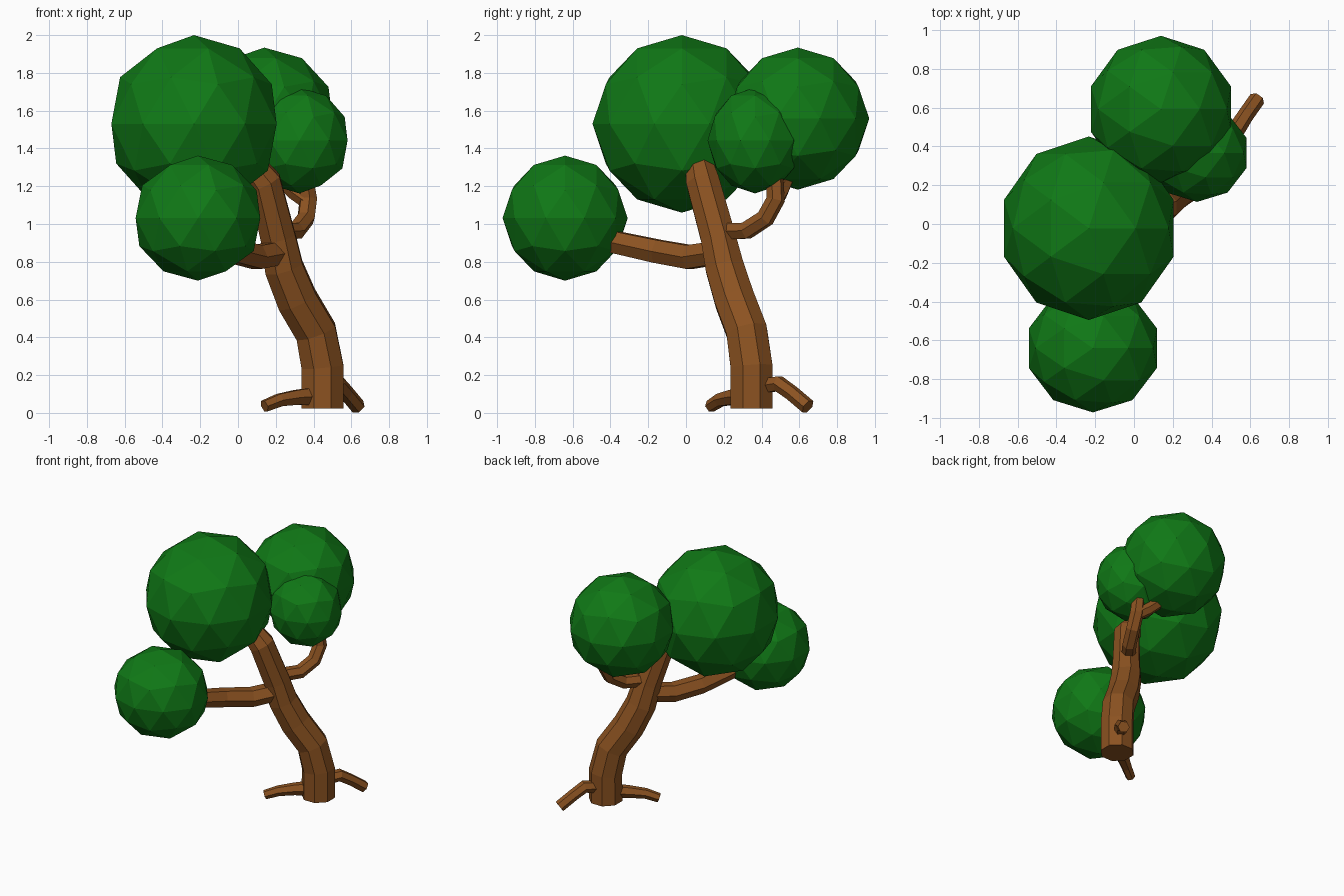
import bpy, bmesh, math
from mathutils import Vector, Matrix

if "Cube" in bpy.data.objects:
    bpy.data.objects.remove(bpy.data.objects["Cube"])


def material(name, rgb):
    m = bpy.data.materials.new(name)
    m.diffuse_color = (*rgb, 1)
    m.use_nodes = True
    m.node_tree.nodes["Principled BSDF"].inputs["Base Color"].default_value = m.diffuse_color
    return m


BARK = material("bark", (0.26, 0.085, 0.015))
LEAF = material("leaf", (0.005, 0.19, 0.008))


def finish(name, bm, mat):
    bmesh.ops.recalc_face_normals(bm, faces=bm.faces)
    me = bpy.data.meshes.new(name)
    bm.to_mesh(me)
    bm.free()
    me.materials.append(mat)
    ob = bpy.data.objects.new(name, me)
    bpy.context.collection.objects.link(ob)


def tube(name, path, sides):
    """Faceted limb through points (x, y, z, radius)."""
    bm = bmesh.new()
    pts = [Vector(p[:3]) for p in path]
    rings, side = [], Vector((1, 0, 0))
    if abs((pts[1] - pts[0]).normalized().z) < 0.8:
        side = Vector((0, 0, 1))
    for i, p in enumerate(pts):
        a = (p - pts[i - 1]).normalized() if i else Vector()
        b = (pts[i + 1] - p).normalized() if i < len(pts) - 1 else Vector()
        t = (a + b).normalized()
        side = (side - t * side.dot(t)).normalized()
        other = t.cross(side)
        ring = []
        for k in range(sides):
            ang = math.tau * (k + 0.5) / sides
            ring.append(bm.verts.new(p + path[i][3] * (side * math.cos(ang) + other * math.sin(ang))))
        rings.append(ring)
    for r, s in zip(rings, rings[1:]):
        for k in range(sides):
            n = (k + 1) % sides
            bm.faces.new((r[k], r[n], s[n], s[k]))
    bm.faces.new(rings[0])
    bm.faces.new(rings[-1])
    finish(name, bm, BARK)


def foliage(name, centre, radii):
    bm = bmesh.new()
    mat = Matrix.Translation(centre) @ Matrix.Diagonal((*radii, 1))
    bmesh.ops.create_icosphere(bm, subdivisions=2, radius=1, matrix=mat)
    finish(name, bm, LEAF)


# Leaf clumps
foliage("main_foliage", (-0.233, -0.022, 1.53), (0.46, 0.473, 0.47))
foliage("front_foliage", (-0.212, -0.64, 1.031), (0.347, 0.331, 0.331))
foliage("back_foliage", (0.139, 0.592, 1.558), (0.38, 0.378, 0.376))
foliage("side_foliage", (0.325, 0.366, 1.442), (0.268, 0.252, 0.28))

# Leaning trunk
tube("trunk", [(0.447, 0.347, 0.024, 0.12), (0.447, 0.347, 0.245, 0.12),
               (0.412, 0.322, 0.43, 0.117), (0.312, 0.257, 0.6, 0.115),
               (0.243, 0.205, 0.77, 0.11), (0.212, 0.17, 0.93, 0.1),
               (0.14, 0.09, 1.22, 0.095), (0.03, 0.06, 1.36, 0.07)], 8)

# Branches
tube("front_branch", [(0.23, 0.18, 0.85, 0.07), (0.1, 0.02, 0.825, 0.072),
                      (-0.02, -0.15, 0.855, 0.07), (-0.12, -0.38, 0.905, 0.066),
                      (-0.2, -0.58, 0.98, 0.06)], 6)
tube("side_branch", [(0.22, 0.2, 0.96, 0.05), (0.31, 0.32, 0.965, 0.05),
                     (0.36, 0.42, 1.03, 0.05), (0.372, 0.475, 1.13, 0.05),
                     (0.35, 0.47, 1.28, 0.045)], 6)
tube("back_branch", [(0.37, 0.47, 1.12, 0.045), (0.3, 0.5, 1.17, 0.045),
                     (0.18, 0.55, 1.28, 0.04)], 6)

# Roots
tube("front_root", [(0.43, 0.33, 0.09, 0.055), (0.31, 0.245, 0.082, 0.045),
                    (0.22, 0.18, 0.068, 0.038), (0.14, 0.13, 0.036, 0.034)], 6)
tube("back_root", [(0.46, 0.4, 0.14, 0.045), (0.53, 0.49, 0.155, 0.045),
                   (0.575, 0.56, 0.105, 0.042), (0.635, 0.645, 0.033, 0.042)], 6)
